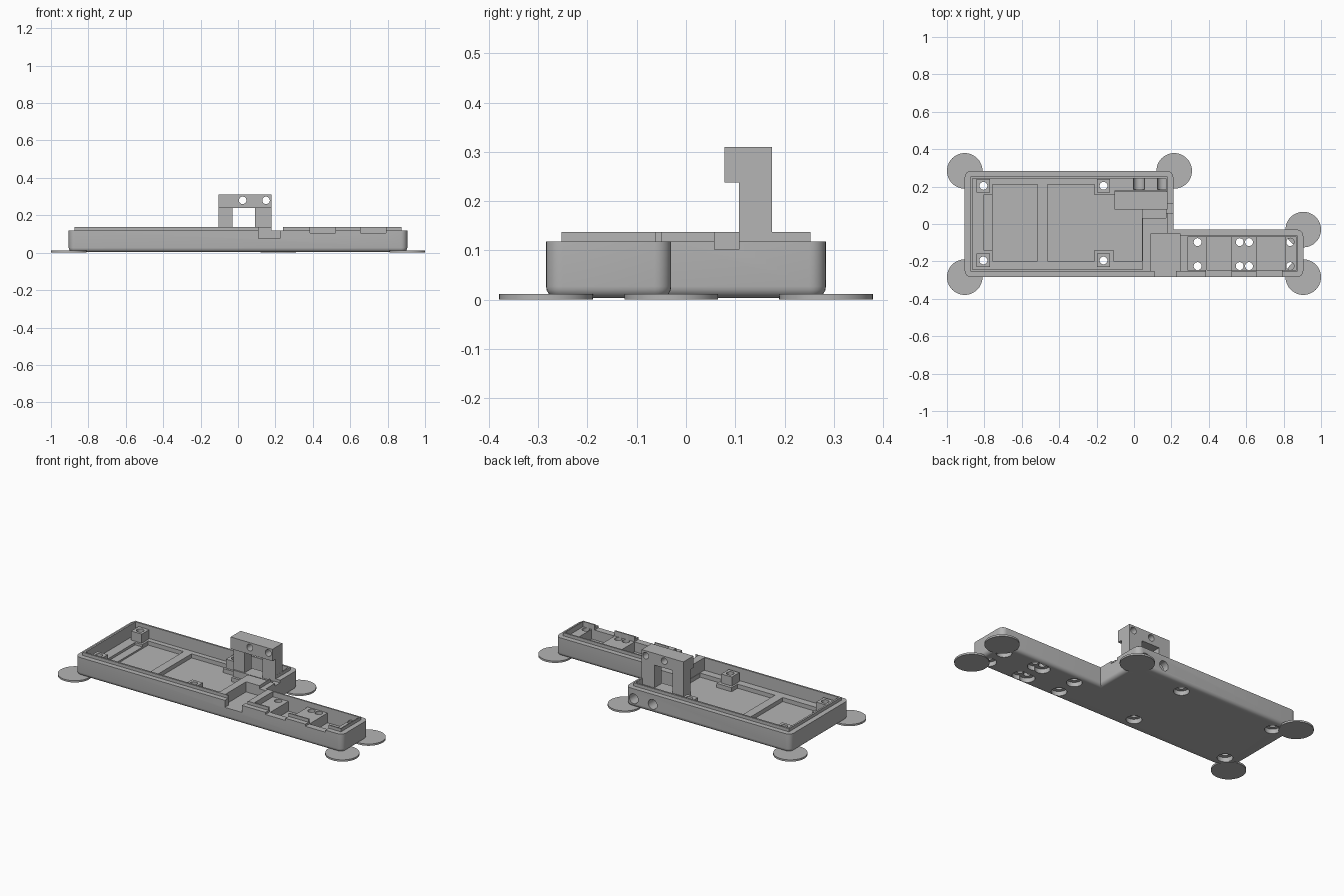
import bpy, bmesh, math
from mathutils import Matrix, Vector

cube = bpy.data.objects.get("Cube")
if cube:
    bpy.data.objects.remove(cube, do_unlink=True)

grey = bpy.data.materials.new("plain grey")
grey.use_nodes = True
grey.diffuse_color = (0.46, 0.46, 0.46, 1)
grey.node_tree.nodes["Principled BSDF"].inputs["Base Color"].default_value = (0.46, 0.46, 0.46, 1)


def make(name, bm):
    bmesh.ops.recalc_face_normals(bm, faces=bm.faces)
    mesh = bpy.data.meshes.new(name)
    bm.to_mesh(mesh)
    bm.free()
    mesh.materials.append(grey)
    ob = bpy.data.objects.new(name, mesh)
    bpy.context.collection.objects.link(ob)
    return ob


def box(name, x, y, z):
    bm = bmesh.new()
    centre = [(a + b) / 2 for a, b in (x, y, z)]
    size = [b - a for a, b in (x, y, z)]
    bmesh.ops.create_cube(bm, size=1, matrix=Matrix.Translation(centre) @ Matrix.Diagonal((*size, 1)))
    return make(name, bm)


def rod(name, centre, radius, length, axis="Z", sides=32):
    bm = bmesh.new()
    turn = Matrix.Rotation(math.pi / 2, 4, "X") if axis == "Y" else Matrix()
    bmesh.ops.create_cone(bm, cap_ends=True, segments=sides, radius1=radius, radius2=radius,
                          depth=length, matrix=Matrix.Translation(centre) @ turn)
    return make(name, bm)


def slab(name, inset, z0, z1, corner=0, base_round=0):
    """L-shaped plate, with rounded outer corners and bottom rim when asked."""
    i = inset
    left, mid, right = -0.905 + i, 0.21 - i, 0.905 - i
    front, step, back = -0.284 + i, -0.03 - i, 0.284 - i
    outline = [(left, front), (right, front), (right, step), (mid, step), (mid, back), (left, back)]
    bm = bmesh.new()
    face = bm.faces.new([bm.verts.new((x, y, z0)) for x, y in outline])
    new = bmesh.ops.extrude_face_region(bm, geom=[face])["geom"]
    bmesh.ops.translate(bm, vec=(0, 0, z1 - z0), verts=[g for g in new if isinstance(g, bmesh.types.BMVert)])
    bmesh.ops.recalc_face_normals(bm, faces=bm.faces)
    if corner:
        inner = Vector((mid, step))
        posts = [e for e in bm.edges if abs(e.verts[0].co.z - e.verts[1].co.z) > 0.01
                 and (e.verts[0].co.xy - inner).length > 0.01]
        bmesh.ops.bevel(bm, geom=posts, offset=corner, segments=6, profile=0.5, affect="EDGES")
    if base_round:
        rim = [e for e in bm.edges if all(abs(v.co.z - z0) < 1e-5 for v in e.verts)]
        bmesh.ops.bevel(bm, geom=rim, offset=base_round, segments=5, profile=0.5, affect="EDGES")
    return make(name, bm)


def combine(ob, tools, operation="DIFFERENCE"):
    for tool in tools:
        mod = ob.modifiers.new("cut", "BOOLEAN")
        mod.operation, mod.solver, mod.object = operation, "EXACT", tool
    graph = bpy.context.evaluated_depsgraph_get()
    graph.update()
    baked = bpy.data.meshes.new_from_object(ob.evaluated_get(graph))
    ob.modifiers.clear()
    ob.data = baked


def discard(tools):
    for tool in tools:
        bpy.data.objects.remove(tool, do_unlink=True)


# Tray: rounded outer shell with a narrower lip on top
tray = slab("tray", 0, 0.003, 0.118, corner=0.034, base_round=0.024)
lip = slab("lip", 0.031, 0.09, 0.137)
combine(tray, [lip], "UNION")
discard([lip])

# Compartments, recesses and wall notches (x range, y range, floor height)
TOP = 0.2
hollows = [
    ((-0.863, 0.045), (-0.242, 0.242), 0.06),    # main compartment
    ((0.04, 0.171), (0.032, 0.242), 0.06),       # corner beside the bracket
    ((-0.805, -0.516), (-0.14, 0.155), 0.045),   # shallow ledge
    ((-0.756, -0.516), (-0.198, 0.212), 0.035),  # first floor pocket
    ((-0.463, -0.21), (-0.198, 0.212), 0.035),   # second floor pocket
    ((-0.22, -0.105), (-0.14, 0.155), 0.035),
    ((-0.11, 0.043), (-0.198, 0.085), 0.035),
    ((0.09, 0.245), (-0.25, -0.05), 0.075),      # recess in the divider
    ((0.11, 0.225), (-0.3, -0.24), 0.075),       # cable slot
    ((0.11, 0.24), (-0.3, -0.24), 0.118),
    ((0.285, 0.868), (-0.245, -0.07), 0.105),    # arm compartment
    ((0.39, 0.52), (-0.245, -0.07), 0.045),
    ((0.655, 0.81), (-0.245, -0.07), 0.045),
    ((0.385, 0.52), (-0.3, -0.24), 0.105),       # front wall notches
    ((0.655, 0.79), (-0.3, -0.24), 0.105),
    ((0.15, 0.3), (0.058, 0.108), 0.102),        # side wall notch
]
cutters = [box("hollow", x, y, (floor, TOP)) for x, y, floor in hollows]

# Screw holes with counterbores underneath
post_spots = [(x, y) for x in (-0.805, -0.163) for y in (0.204, -0.195)]
arm_spots = [(x, y) for x in (0.34, 0.565, 0.615, 0.835) for y in (-0.097, -0.225)]
post_holes = [rod("hole", (x, y, 0.1), 0.021, 0.4) for x, y in post_spots]
cutters += [rod("hole", (x, y, 0.1), 0.021, 0.4) for x, y in arm_spots]
cutters += [rod("counterbore", (x, y, -0.035), 0.043, 0.13) for x, y in post_spots + arm_spots]
cutters += [rod("back_hole", (x, 0.25, 0.057), 0.03, 0.13, "Y") for x in (0.027, 0.155)]
combine(tray, cutters + post_holes)
discard(cutters)

# Screw posts
parts = [tray]
for (x, y), hole in zip(post_spots, post_holes):
    post = box("screw_post", (x - 0.036, x + 0.036), (y - 0.036, y + 0.036), (0.05, 0.115))
    combine(post, [hole])
    parts.append(post)
discard(post_holes)

# Upright bracket: foot, two legs and a drilled crossbeam
parts.append(box("bracket_foot", (-0.105, 0.173), (0.1, 0.18), (0.03, 0.1)))
for x in ((-0.105, -0.03), (0.09, 0.178)):
    parts.append(box("bracket_leg", x, (0.108, 0.175), (0.1, 0.238)))
beam = box("bracket_beam", (-0.105, 0.178), (0.078, 0.175), (0.238, 0.31))
drills = [rod("drill", (x, 0.12, 0.28), 0.02, 0.3, "Y") for x in (0.025, 0.15)]
combine(beam, drills)
discard(drills)
parts.append(beam)

# Thin round pads under the outer corners
for x, y in ((-0.905, 0.284), (-0.905, -0.284), (0.215, 0.284), (0.905, -0.03), (0.905, -0.284)):
    parts.append(rod("corner_pad", (x, y, 0.0055), 0.095, 0.011, sides=48))

bpy.ops.object.select_all(action="DESELECT")
for part in parts:
    part.select_set(True)
bpy.context.view_layer.objects.active = tray
bpy.ops.object.shade_smooth_by_angle(angle=math.radians(30))
